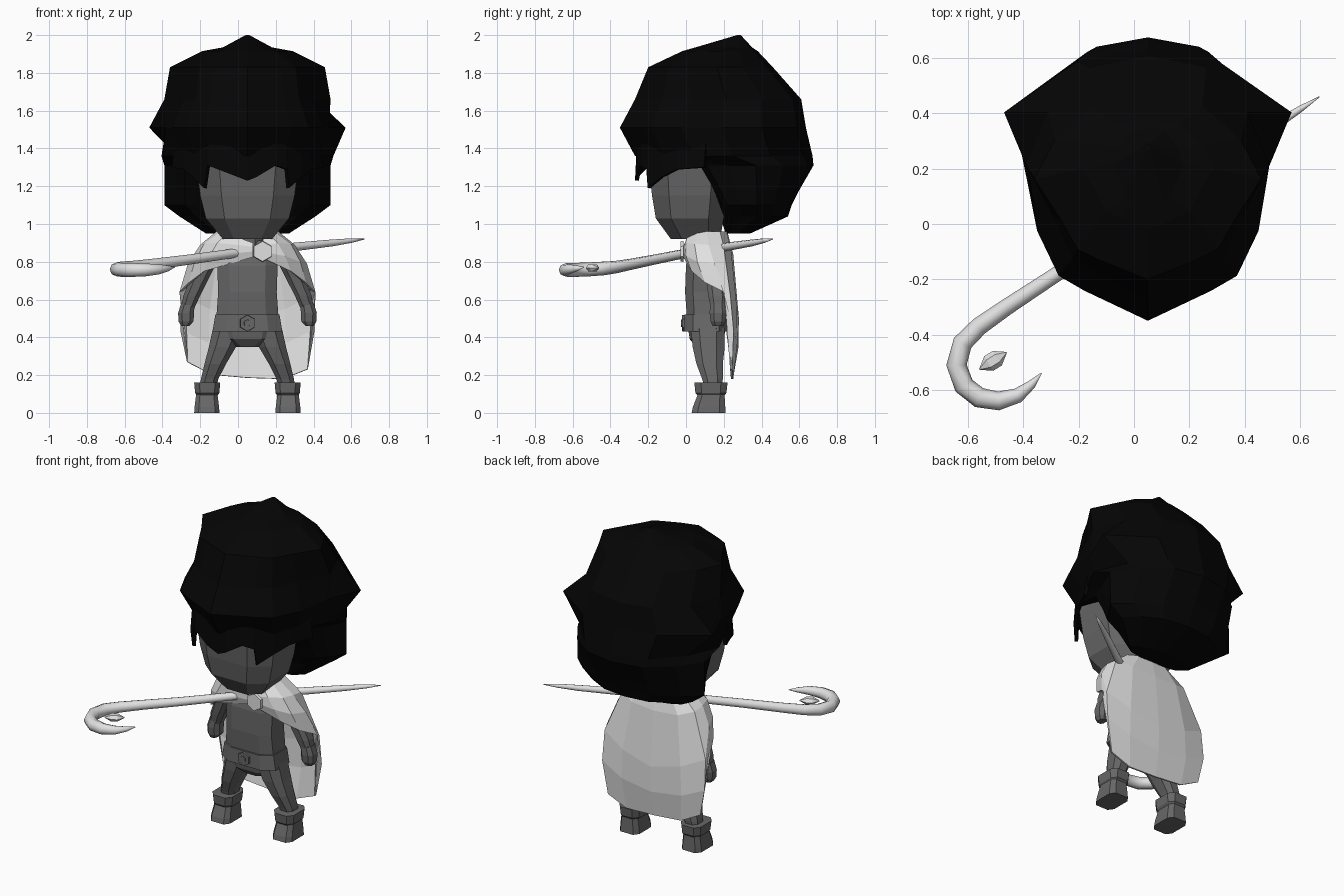
import bpy, bmesh, math
from mathutils import Vector

if "Cube" in bpy.data.objects:
    bpy.data.objects.remove(bpy.data.objects["Cube"])

CX = 0.05  # body centre line


def material(name, v):
    m = bpy.data.materials.new(name)
    m.diffuse_color = (v, v, v, 1)
    m.use_nodes = True
    m.node_tree.nodes["Principled BSDF"].inputs["Base Color"].default_value = m.diffuse_color
    return m


BLACK = material("hair_black", 0.0015)
GREY = material("body_grey", 0.135)
WHITE = material("cloth_white", 0.75)


def make(name, verts, faces, mat):
    me = bpy.data.meshes.new(name)
    me.from_pydata([tuple(v) for v in verts], [], faces)
    bm = bmesh.new()
    bm.from_mesh(me)
    bmesh.ops.recalc_face_normals(bm, faces=bm.faces)
    bm.to_mesh(me)
    bm.free()
    me.materials.append(mat)
    ob = bpy.data.objects.new(name, me)
    bpy.context.collection.objects.link(ob)
    return ob


def skin(name, rings, mat):
    """Closed loft through rings with equal point counts."""
    n = len(rings[0])
    verts = [p for r in rings for p in r]
    faces = [(k * n + i, k * n + (i + 1) % n, (k + 1) * n + (i + 1) % n, (k + 1) * n + i)
             for k in range(len(rings) - 1) for i in range(n)]
    faces += [tuple(range(n)), tuple(range(len(verts) - n, len(verts)))]
    return make(name, verts, faces, mat)


def ring(cx, cy, z, rx, ry, c):
    """Rectangle with chamfered corners, c is the chamfer share."""
    f = 1 - c
    pts = [(1, -f), (1, f), (f, 1), (-f, 1), (-1, f), (-1, -f), (-f, -1), (f, -1)]
    return [(cx + rx * a, cy + ry * b, z) for a, b in pts]


def stack(name, rows, mat, side=1, c=.5):
    """Loft of (dx, y, z, rx, ry) rows, dx measured from the body centre."""
    return skin(name, [ring(CX + side * d, y, z, rx, ry, c) for d, y, z, rx, ry in rows], mat)


def hex_plate(name, x, y, z, r, depth, mat):
    pts = [[(x + r * f * math.cos(a * math.pi / 3 + math.pi / 6), yy,
             z + r * f * math.sin(a * math.pi / 3 + math.pi / 6)) for a in range(6)]
           for yy, f in ((y, 1), (y - depth, .95))]
    return skin(name, pts, mat)


# Hair: big faceted mass, rings of (z, half width, front y, back y)
T = [0, .11, .165, .33, .55, .765, .95, 1]
U_LOW = [0, .61, .75, .86, 1, .78, .42, 0]       # below the fringe
U_MID = [0, .44, .62, .77, 1, .82, .48, 0]
U_WIDE = [0, .44, .62, .77, .83, 1, .5, 0]       # widest ring
hair_rows = [(.95, .22, .21, .34), (1.04, .36, .18, .54), (1.10, .44, .15, .56),
             (1.18, .44, .10, .60), (1.31, .44, 0, .675), (1.36, .455, -.27, .67),
             (1.51, .52, -.35, .635), (1.66, .44, -.27, .61), (1.83, .41, -.2, .46),
             (1.915, .24, -.02, .38), (1.935, .13, .05, .35), (2.0, .01, .27, .29)]
rings = []
for z, hw, yf, yb in hair_rows:
    us = U_LOW if z < 1.35 else U_WIDE if z == 1.51 else U_MID
    half = [(hw * u, yf + (yb - yf) * t) for u, t in zip(us, T)]
    pts = half + [(-x, y) for x, y in half[-2:0:-1]]
    rings.append([(CX + x, y, z) for x, y in pts])
skin("hair", rings, BLACK)

# Fringe: jagged strip hanging over the forehead
edge = [(-.40, 1.30), (-.34, 1.29), (-.29, 1.25), (-.23, 1.19), (-.21, 1.31), (-.08, 1.26),
        (0, 1.23), (.05, 1.25), (.15, 1.31), (.21, 1.29), (.22, 1.19), (.29, 1.25),
        (.34, 1.29), (.40, 1.30)]
verts = []
for x, z in edge:
    y = -.27 + x * x + 8 * x ** 4
    verts += [(CX + x, y, z), (CX + x * .97, y + .01, 1.43)]
fringe = make("fringe", verts, [(2 * i, 2 * i + 2, 2 * i + 3, 2 * i + 1)
                                for i in range(len(edge) - 1)], BLACK)
fringe.modifiers.new("thickness", "SOLIDIFY").thickness = .02

# Head and neck
stack("head", [(0, .05, .92, .13, .13), (0, .02, 1.03, .22, .18), (0, .02, 1.15, .25, .20),
               (0, .02, 1.32, .272, .215), (0, .1, 1.5, .25, .2)], GREY, c=.45)
stack("neck", [(0, .1, .86, .08, .07), (0, .1, .95, .08, .07)], GREY)

# Torso, belt, pelvis
stack("torso", [(0, .105, .5, .165, .1), (0, .1, .64, .155, .105), (0, .1, .78, .16, .1),
                (0, .11, .88, .15, .085), (0, .11, .92, .08, .06)], GREY, c=.4)
stack("belt", [(0, .105, .43, .185, .115), (0, .105, .52, .17, .112)], GREY, c=.4)
stack("pelvis", [(0, .115, .35, .07, .06), (0, .11, .39, .15, .09), (0, .11, .45, .17, .1)], GREY)
hex_plate("buckle", CX, -.003, .475, .045, .017, GREY)
hex_plate("buckle_stud", CX, -.015, .475, .02, .011, GREY)

# Paired limbs
for s, side in ((1, "left"), (-1, "right")):
    stack(side + "_leg", [(.21, .145, .13, .045, .045), (.2, .14, .18, .046, .055),
                          (.17, .125, .26, .057, .07), (.132, .12, .35, .072, .085),
                          (.1, .115, .45, .082, .09)], GREY, s)
    stack(side + "_boot", [(.215, .12, 0, .067, .09), (.215, .122, .03, .065, .086),
                           (.215, .135, .11, .055, .068)], GREY, s, .35)
    stack(side + "_boot_cuff", [(.213, .132, .092, .055, .07), (.213, .132, .105, .064, .082),
                                (.213, .132, .16, .069, .088), (.213, .135, .162, .05, .06)],
          GREY, s, .4)
    stack(side + "_arm", [(.318, .17, .55, .035, .038), (.295, .168, .62, .044, .05),
                          (.25, .155, .72, .05, .05), (.205, .135, .81, .05, .05),
                          (.15, .12, .89, .045, .045)], GREY, s)
    stack(side + "_hand", [(.33, .17, .46, .022, .028), (.325, .17, .485, .04, .04),
                           (.325, .17, .53, .042, .045), (.315, .17, .58, .036, .042)], GREY, s)

# Cape: columns from the clasp over the shoulder to the middle of the back
columns = [
    [(.04, -.005, .90), (.045, -.015, .88), (.05, -.02, .855), (.055, -.015, .825)],
    [(.11, .015, .95), (.16, -.005, .90), (.20, .0, .83), (.23, .03, .75)],
    [(.15, .06, .955), (.23, .045, .895), (.28, .06, .80), (.31, .10, .69)],
    [(.165, .11, .96), (.25, .12, .89), (.315, .15, .79), (.36, .20, .64)],
    [(.15, .18, .96), (.25, .20, .88), (.35, .235, .62), (.32, .245, .25)],
    [(.09, .215, .96), (.16, .24, .85), (.20, .27, .55), (.19, .25, .19)],
    [(0, .22, .955), (0, .25, .84), (0, .28, .5), (0, .25, .185)],
]
LAST = len(columns) - 1
order = [(i, 1) for i in range(LAST + 1)] + [(i, -1) for i in range(LAST - 1, -1, -1)]
verts = []
for i, s in order:
    # an extra row keeps the long back panel gently curved
    low = tuple((a + b) / 2 for a, b in zip(columns[i][2], columns[i][3]))
    for r, (x, y, z) in enumerate(columns[i][:3] + [low] + columns[i][3:]):
        if i > 3 and r == 3:
            x, y = x * 1.06, y + .012
        if i > 3 and r == 4:
            z -= .06 * s * x        # hem hangs lower on one side
        px = CX + s * x
        if i == 0:
            px = .10 + s * .02      # both flaps meet at the clasp
        verts.append((px, y, z))
R = 5
cape = make("cape", verts, [(c * R + r, c * R + R + r, c * R + R + r + 1, c * R + r + 1)
                            for c in range(len(order) - 1) for r in range(R - 1)], WHITE)
cape.modifiers.new("thickness", "SOLIDIFY").thickness = .012
hex_plate("cape_clasp", .13, -.012, .855, .056, .016, WHITE)

# Staff: tapered tube with a hooked end, (x, y, z, radius)
path = [(.67, .46, .92, .002), (.6, .415, .912, .012), (.5, .35, .90, .018), (.33, .235, .882, .022),
        (.03, .035, .852, .024), (-.27, -.175, .81, .027), (-.46, -.30, .785, .03),
        (-.56, -.37, .772, .033), (-.62, -.43, .765, .036), (-.642, -.51, .76, .037),
        (-.615, -.585, .757, .037), (-.56, -.628, .757, .037), (-.49, -.64, .757, .034),
        (-.42, -.62, .76, .027), (-.37, -.58, .765, .016), (-.335, -.54, .772, .002)]
pts = [Vector(p[:3]) for p in path]
rings = []
for i, p in enumerate(pts):
    d = (pts[min(i + 1, len(pts) - 1)] - pts[max(i - 1, 0)]).normalized()
    a = d.cross(Vector((0, 0, 1))).normalized()
    b = a.cross(d)
    rings.append([p + path[i][3] * (a * math.cos(t * math.pi / 4) + b * math.sin(t * math.pi / 4))
                  for t in range(8)])
staff = skin("staff", rings, WHITE)
staff.data.polygons.foreach_set("use_smooth", [True] * len(staff.data.polygons))

# Floating crystal inside the hook
axis = Vector((.85, .53, 0)).normalized()
across = Vector((-axis.y, axis.x, 0))
centre = Vector((-.51, -.495, .768))
rings = []
for t, r in ((-.058, .002), (-.018, .031), (.018, .031), (.058, .002)):
    rings.append([centre + axis * t + r * (across * math.cos(k * math.pi / 3)
                  + Vector((0, 0, .7)) * math.sin(k * math.pi / 3)) for k in range(6)])
skin("crystal", rings, WHITE)
